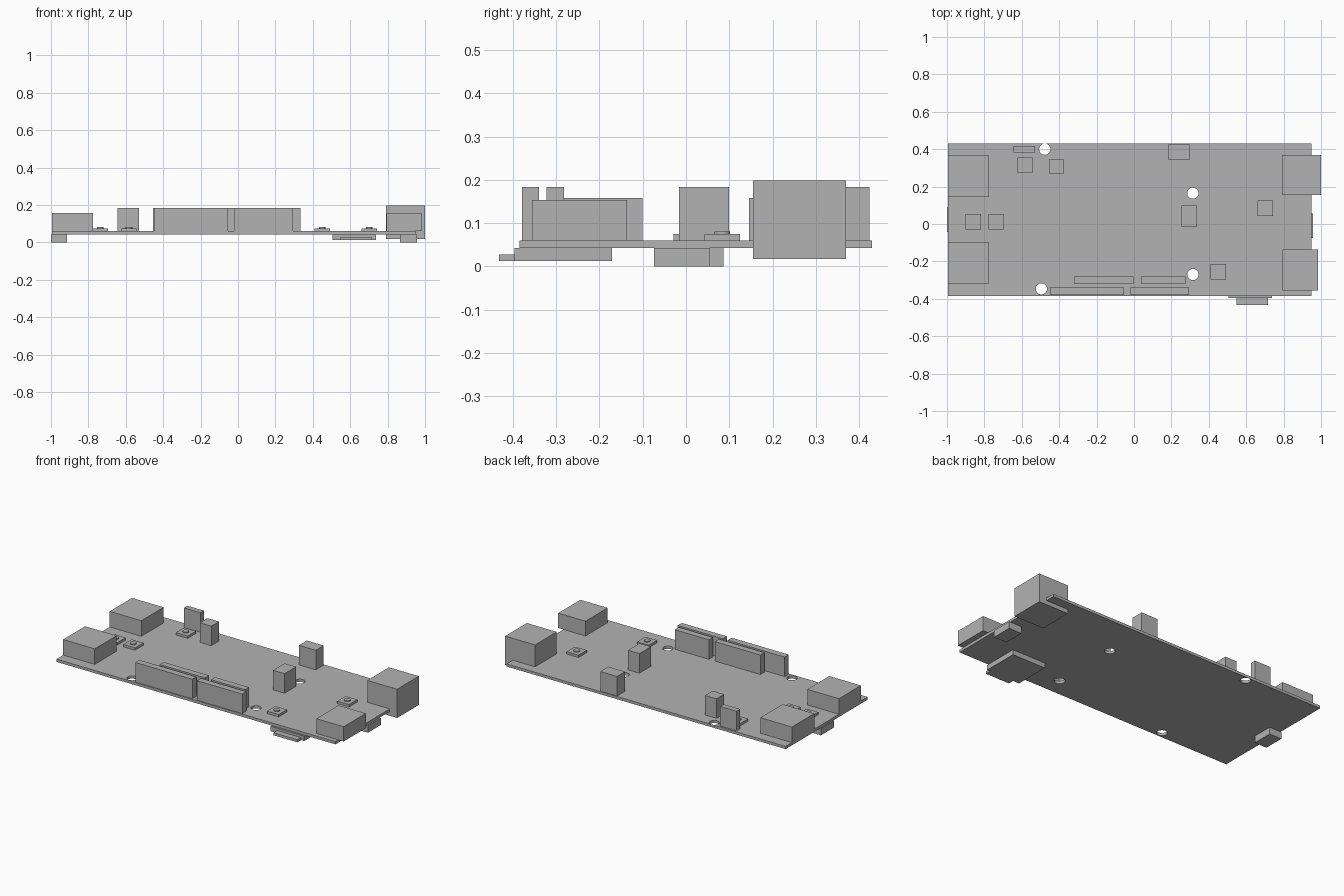
import bpy
import bmesh
from mathutils import Matrix, Vector

cube = bpy.data.objects.get("Cube")
if cube:
    bpy.data.objects.remove(cube, do_unlink=True)

grey = bpy.data.materials.new("plain_grey")
grey.use_nodes = True
colour = (0.45, 0.45, 0.45, 1)
grey.diffuse_color = colour
grey.node_tree.nodes["Principled BSDF"].inputs["Base Color"].default_value = colour

BOTTOM, TOP = 0.043, 0.06


def finish(name, bm):
    mesh = bpy.data.meshes.new(name)
    bm.to_mesh(mesh)
    bm.free()
    mesh.materials.append(grey)
    obj = bpy.data.objects.new(name, mesh)
    bpy.context.collection.objects.link(obj)
    return obj


def add_box(bm, x, y, z):
    lo, hi = Vector((x[0], y[0], z[0])), Vector((x[1], y[1], z[1]))
    place = Matrix.Translation((lo + hi) / 2) @ Matrix.Diagonal((*(hi - lo), 1))
    bmesh.ops.create_cube(bm, size=1, matrix=place)


def add_cylinder(bm, x, y, z, radius):
    bmesh.ops.create_cone(bm, cap_ends=True, segments=32, radius1=radius, radius2=radius,
                          depth=z[1] - z[0],
                          matrix=Matrix.Translation((x, y, (z[0] + z[1]) / 2)))


def box(name, x, y, z):
    bm = bmesh.new()
    add_box(bm, x, y, z)
    return finish(name, bm)


# Board with four mounting holes
board = box("circuit_board", (-0.995, 0.948), (-0.385, 0.43), (BOTTOM, TOP))
bm = bmesh.new()
for x, y in ((-0.477, 0.4), (0.315, 0.165), (0.315, -0.27), (-0.495, -0.347)):
    add_cylinder(bm, x, y, (0, 0.1), 0.03)
cutter = finish("hole_cutter", bm)
cutter.hide_render = True
cut = board.modifiers.new("holes", "BOOLEAN")
cut.operation = "DIFFERENCE"
cut.solver = "EXACT"
cut.object = cutter
bpy.context.view_layer.objects.active = board
bpy.ops.object.modifier_apply(modifier=cut.name)
bpy.data.objects.remove(cutter, do_unlink=True)

# Ports at both ends
box("left_front_port", (-0.995, -0.775), (-0.318, -0.1), (TOP, 0.158))
box("left_back_port", (-0.995, -0.775), (0.145, 0.367), (TOP, 0.158))
box("right_front_port", (0.795, 0.985), (-0.356, -0.136), (TOP, 0.153))
box("right_back_socket", (0.792, 1.0), (0.155, 0.37), (0.017, 0.198))

# Tall pin headers and connectors
headers = {
    "outer_header_long": ((-0.45, -0.053), (-0.379, -0.339)),
    "outer_header_short": ((-0.02, 0.295), (-0.379, -0.339)),
    "inner_header_long": ((-0.321, -0.004), (-0.322, -0.282)),
    "inner_header_short": ((0.038, 0.275), (-0.322, -0.282)),
    "back_header": ((-0.645, -0.53), (0.383, 0.418)),
    "back_left_connector": ((-0.455, -0.375), (0.27, 0.346)),
    "back_right_connector": ((0.183, 0.3), (0.345, 0.424)),
    "middle_connector": ((0.255, 0.335), (-0.016, 0.099)),
}
for name, (x, y) in headers.items():
    box(name, x, y, (TOP, 0.183))

# Push buttons: square base with a round cap
buttons = ((-0.86, 0.012), (-0.737, 0.012), (-0.583, 0.314), (0.45, -0.256), (0.702, 0.084))
for i, (x, y) in enumerate(buttons, 1):
    bm = bmesh.new()
    add_box(bm, (x - 0.041, x + 0.041), (y - 0.041, y + 0.041), (TOP, 0.075))
    add_cylinder(bm, x, y, (0.075, 0.081), 0.018)
    finish(f"push_button_{i}", bm)

# Sockets underneath
box("left_under_socket", (-1.0, -0.915), (-0.042, 0.087), (0, BOTTOM))
box("right_under_socket", (0.867, 0.957), (-0.074, 0.056), (0, BOTTOM))
box("card_slot", (0.505, 0.738), (-0.396, -0.171), (0.012, BOTTOM))
box("card", (0.549, 0.716), (-0.432, -0.396), (0.012, 0.028))
